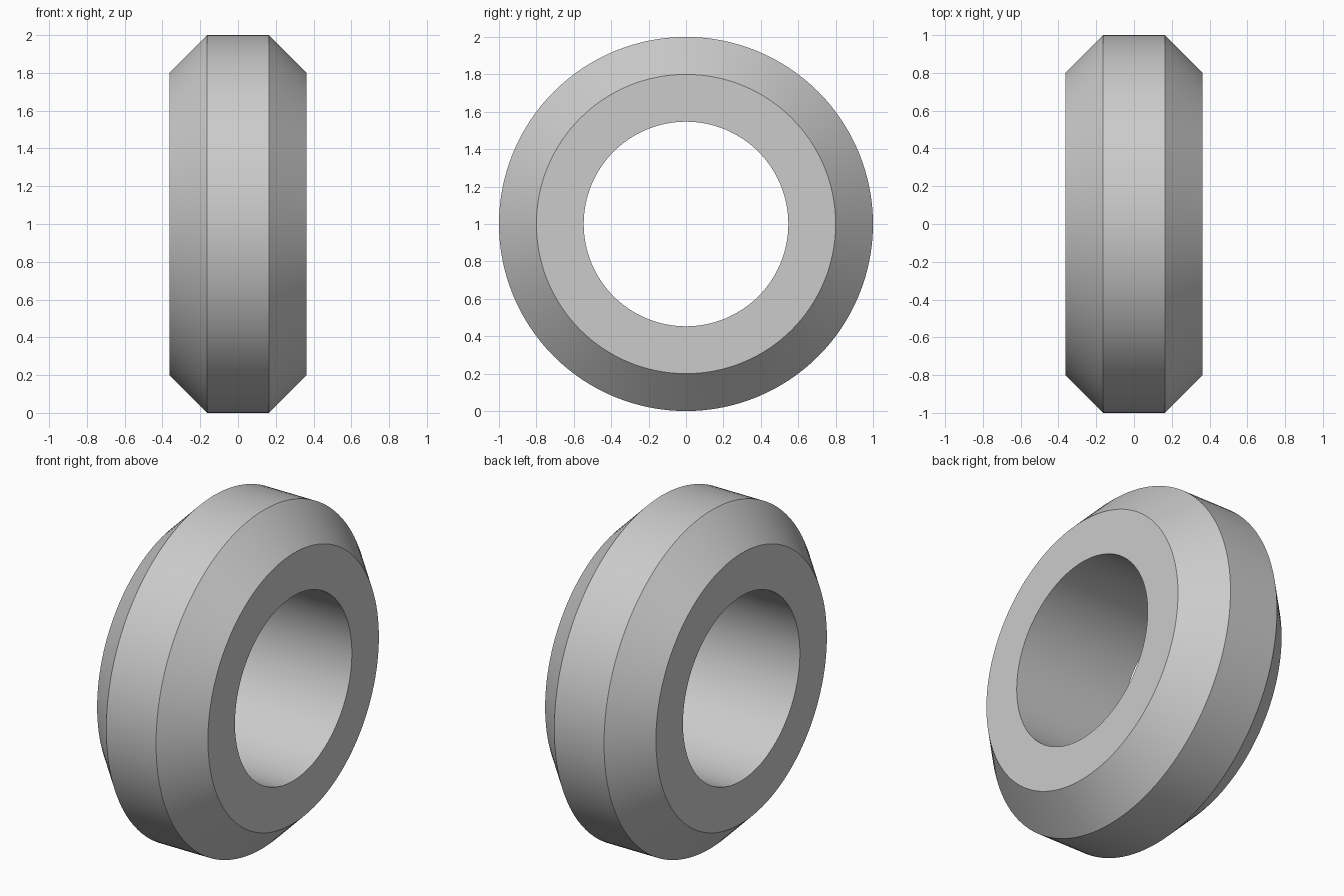
import bpy, bmesh, math
from mathutils import Matrix, Vector

cube = bpy.data.objects.get("Cube")
if cube:
    bpy.data.objects.remove(cube, do_unlink=True)

SEGMENTS = 128
OUTER, SHOULDER, BORE = 1.0, 0.8, 0.547
HALF_WIDTH, HALF_TREAD = 0.363, 0.163

# Material
grey = bpy.data.materials.new("light grey")
grey.use_nodes = True
colour = (0.6, 0.6, 0.6, 1)
grey.diffuse_color = colour
grey.node_tree.nodes["Principled BSDF"].inputs["Base Color"].default_value = colour

# Closed cross-section: half given as (x, radius), the other half mirrored
half = [(HALF_TREAD, OUTER), (HALF_WIDTH, SHOULDER), (HALF_WIDTH, BORE)]
section = half + [(-x, r) for x, r in reversed(half)]

# Spin the section around the x axis
bm = bmesh.new()
rings = []
for i in range(SEGMENTS):
    turn = Matrix.Rotation(math.tau * i / SEGMENTS, 3, 'X')
    rings.append([bm.verts.new(turn @ Vector((x, 0, r))) for x, r in section])
for i, ring in enumerate(rings):
    following = rings[(i + 1) % SEGMENTS]
    for j in range(len(section)):
        k = (j + 1) % len(section)
        bm.faces.new((ring[j], ring[k], following[k], following[j]))
bmesh.ops.recalc_face_normals(bm, faces=bm.faces)

mesh = bpy.data.meshes.new("chamfered_ring")
bm.to_mesh(mesh)
bm.free()
mesh.materials.append(grey)
ring_object = bpy.data.objects.new("chamfered_ring", mesh)
ring_object.location.z = OUTER
bpy.context.collection.objects.link(ring_object)

# Smooth round surfaces with crisp rims
bpy.ops.object.select_all(action='DESELECT')
ring_object.select_set(True)
bpy.context.view_layer.objects.active = ring_object
bpy.ops.object.shade_smooth_by_angle(angle=math.radians(30))
